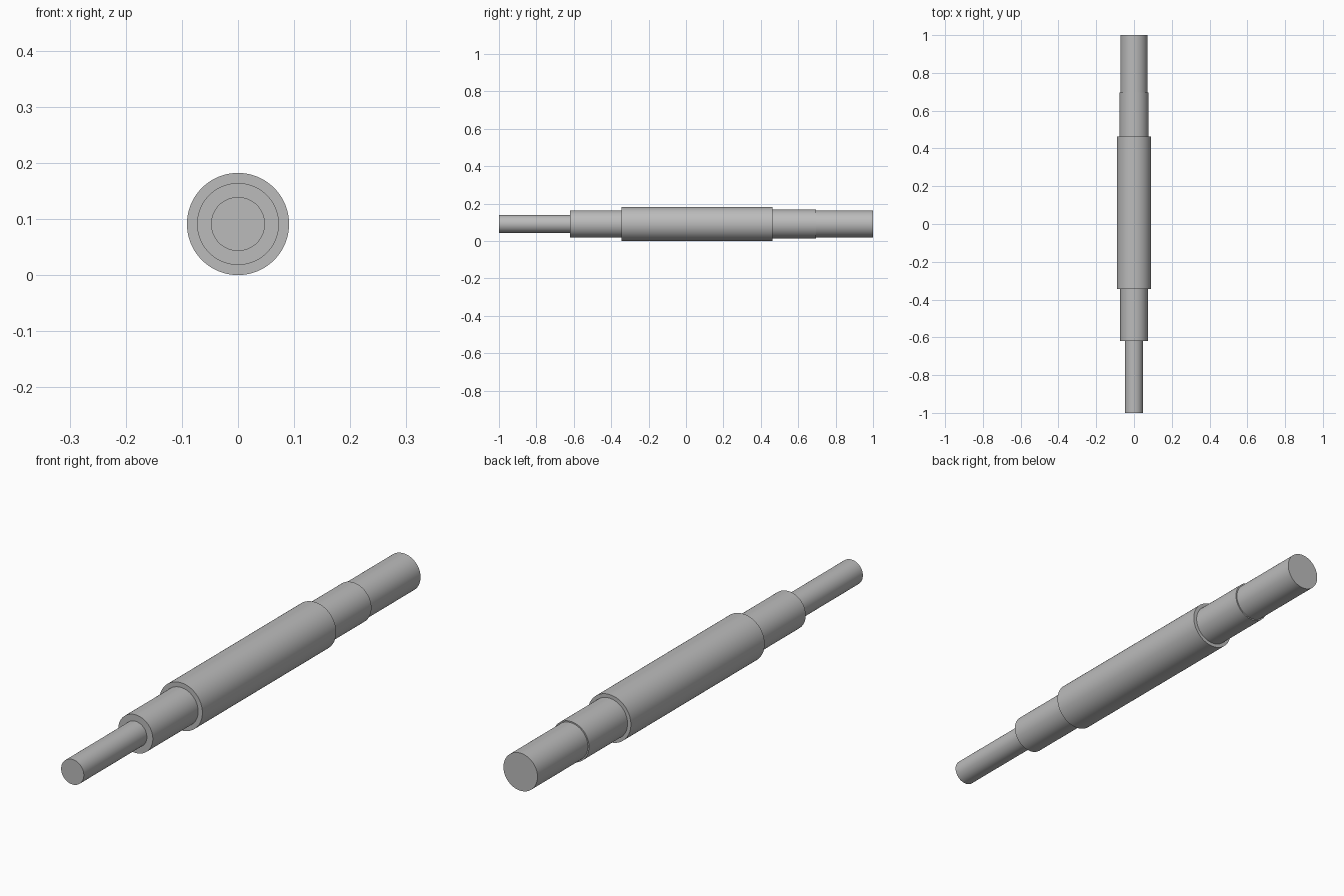
import bpy, bmesh, math
from mathutils import Matrix, Vector

cube = bpy.data.objects.get("Cube")
if cube:
    bpy.data.objects.remove(cube, do_unlink=True)

SIDES = 96
AXIS_Z = 0.091

steel = bpy.data.materials.new("steel_grey")
steel.use_nodes = True
colour = (0.5, 0.5, 0.5, 1)
steel.diffuse_color = colour
steel.node_tree.nodes["Principled BSDF"].inputs["Base Color"].default_value = colour

# Shaft steps from front to back: end position along y, radius
steps = [(-0.619, 0.048), (-0.345, 0.073), (0.463, 0.091), (0.696, 0.077), (1.0, 0.072)]

# Half profile, starting and ending on the axis
profile = [(-1.0, 0.0)]
y = -1.0
for end, radius in steps:
    profile += [(y, radius), (end, radius)]
    y = end
profile.append((y, 0.0))

# Turn the profile around the y axis into one closed shaft
bm = bmesh.new()
verts = [bm.verts.new((r, y, 0)) for y, r in profile]
edges = [bm.edges.new(pair) for pair in zip(verts, verts[1:])]
bmesh.ops.spin(bm, geom=verts + edges, cent=(0, 0, 0), axis=(0, 1, 0),
               angle=math.tau, steps=SIDES, use_merge=True)
bmesh.ops.remove_doubles(bm, verts=bm.verts, dist=1e-5)
bmesh.ops.recalc_face_normals(bm, faces=bm.faces)
bmesh.ops.transform(bm, matrix=Matrix.Translation(Vector((0, 0, AXIS_Z))), verts=bm.verts)

mesh = bpy.data.meshes.new("stepped_shaft")
bm.to_mesh(mesh)
bm.free()
mesh.materials.append(steel)
shaft = bpy.data.objects.new("stepped_shaft", mesh)
bpy.context.collection.objects.link(shaft)

# Smooth sides with crisp shoulders
bpy.ops.object.select_all(action='DESELECT')
shaft.select_set(True)
bpy.context.view_layer.objects.active = shaft
bpy.ops.object.shade_smooth_by_angle(angle=math.radians(30))
